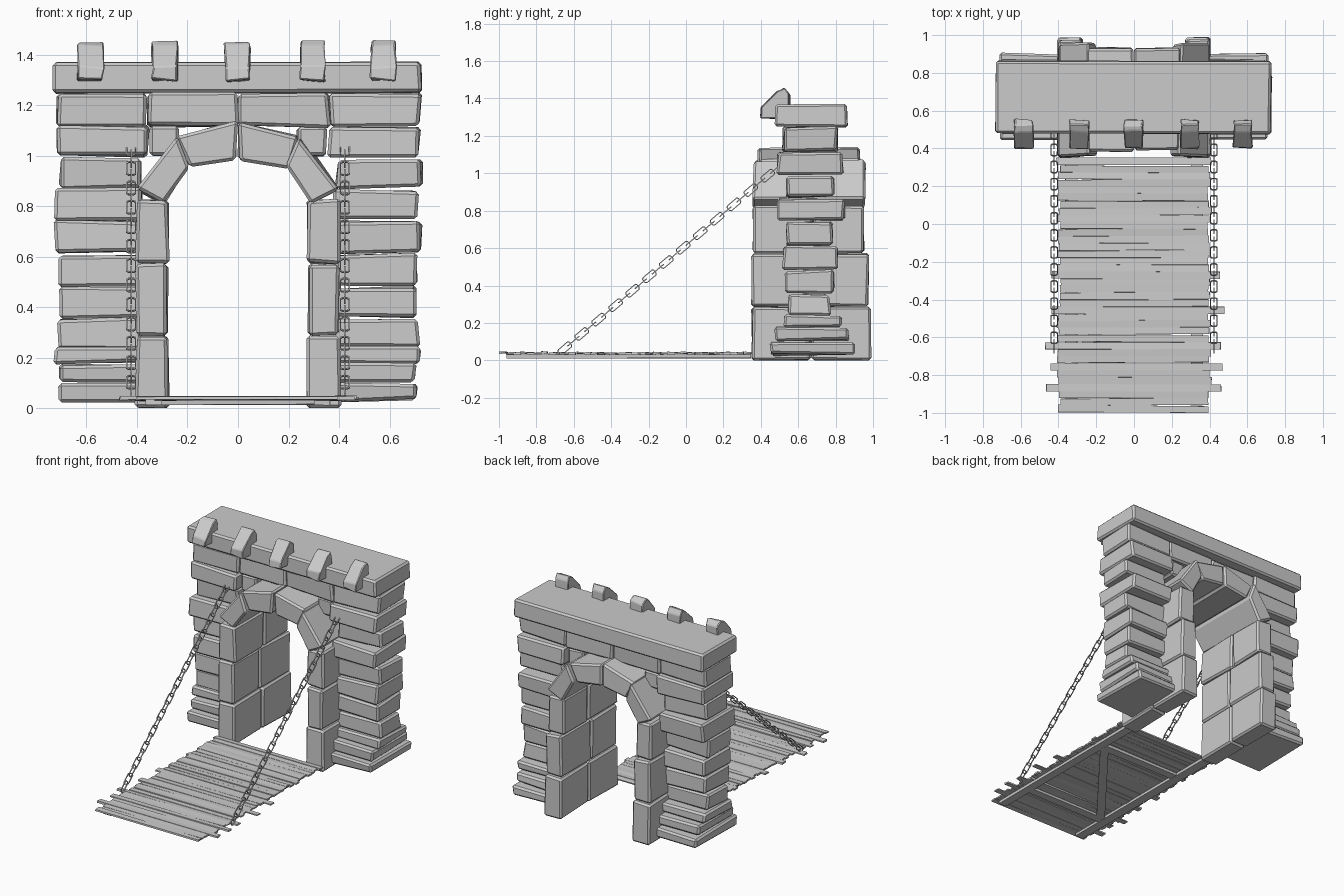
import bpy, bmesh, random
from math import sin, cos, pi
from mathutils import Vector

if "Cube" in bpy.data.objects:
    bpy.data.objects.remove(bpy.data.objects["Cube"])

random.seed(7)


def prism(name, profile, a, b, axis='Y', jit=0.008, bevel=0.012):
    """Chipped block: a profile extruded from a to b along Y (x,z points) or X (y,z points)."""
    bm = bmesh.new()
    rings = []
    for d in (a, b):
        ring = []
        for u, w in profile:
            co = Vector((u, d, w)) if axis == 'Y' else Vector((d, u, w))
            co += Vector([random.uniform(-jit, jit) for _ in range(3)])
            co.z = max(co.z, 0)
            ring.append(bm.verts.new(co))
        rings.append(ring)
    n = len(profile)
    bm.faces.new(rings[0])
    bm.faces.new(rings[1][::-1])
    for i in range(n):
        j = (i + 1) % n
        bm.faces.new((rings[0][i], rings[1][i], rings[1][j], rings[0][j]))
    bmesh.ops.recalc_face_normals(bm, faces=bm.faces[:])
    if bevel:
        bmesh.ops.bevel(bm, geom=bm.edges[:], offset=bevel, segments=1, affect='EDGES')
    me = bpy.data.meshes.new(name)
    bm.to_mesh(me)
    bm.free()
    ob = bpy.data.objects.new(name, me)
    bpy.context.collection.objects.link(ob)
    return ob


def rect(x0, x1, z0, z1):
    return [(x0, z0), (x1, z0), (x1, z1), (x0, z1)]


# Pillar stones: z0, z1, y0, y1, inner x
ROWS = [
    (.03, .10, .45, .90, .38), (.105, .175, .48, .87, .38),
    (.18, .24, .52, .83, .38), (.24, .355, .55, .77, .38),
    (.36, .48, .53, .79, .38), (.485, .61, .52, .81, .38),
    (.615, .74, .54, .78, .38), (.745, .865, .49, .845, .38),
    (.87, .99, .54, .79, .39), (.995, .115 + 1, .49, .84, .355),
    (1.12, 1.245, .52, .81, .365),
]
for s in (-1, 1):
    for z0, z1, y0, y1, xi in ROWS:
        xo = .715 + random.uniform(-.012, .012)
        prism('pillar_stone', rect(s * xi, s * xo, z0, z1), y0, y1)
    # Filler stone behind the arch shoulder and lintel stone above the arch
    prism('shoulder_stone', rect(s * .235, s * .35, 1.0, 1.112), .53, .80, jit=.005)
    prism('lintel_stone', rect(s * .002, s * .36, 1.115, 1.245), .52, .81)

    # Door jambs: two blocks deep, three high
    for z0, z1, x0, x1, ya, ym, yb in (
            (0, .285, .275, .405, .352, .67, .99),
            (.29, .57, .28, .40, .353, .64, .975),
            (.575, .825, .275, .40, .36, .68, .95)):
        prism('jamb_front', rect(s * x0, s * x1, z0, z1), ya, ym - .003, jit=.006)
        prism('jamb_back', rect(s * x0, s * x1, z0, z1), ym + .003, yb, jit=.006)

    # Arch stones
    low = [(.40, .865), (.295, .81), (.195, .96), (.245, 1.078)]
    high = [(.245, 1.072), (.195, .952), (.003, .985), (.003, 1.138)]
    prism('arch_low_stone', [(s * x, z) for x, z in low], .36, .955)
    prism('arch_top_stone', [(s * x, z) for x, z in high], .385, .935)

# Cap slab and leaning battlement stones
prism('cap_slab', rect(-.732, .724, 1.248, 1.367), .477, .862, jit=.005)
TOOTH = [(.40, 1.30), (.555, 1.29), (.552, 1.42), (.525, 1.455), (.49, 1.44), (.405, 1.35)]
for x in (-.583, -.29, -.003, .295, .577):
    prism('battlement', TOOTH, x - .05, x + .05, axis='X', jit=.007, bevel=.005)

# Drawbridge planks, uneven and slightly overlapping
N = 36
pitch = 1.345 / N
for i in range(N):
    y = -.998 + i * pitch
    ends = [.40 + random.uniform(-.012, .012) for _ in range(2)]
    if i in (3, 6, 9, 14, 19):
        ends = [.46 + random.uniform(-.03, .02) for _ in range(2)]
    t0, t1 = random.uniform(-.004, .004), random.uniform(-.004, .004)
    z = .03 + random.uniform(0, .006)
    ob = prism('plank', rect(-ends[0], ends[1], z, z + .011), y, y + pitch * 1.0, jit=.002, bevel=0)
    for v in ob.data.vertices:
        v.co.y = max(-1, v.co.y + (t0 if v.co.x < 0 else t1))
        v.co.z += random.uniform(-.002, .002)

# Underside frame: two rails, two cross bars, one diagonal
for s in (-1, 1):
    prism('bridge_rail', rect(s * .30, s * .365, .012, .032), -.96, .345, jit=.002, bevel=0)
for y in (-.70, .05):
    prism('bridge_crossbar', rect(-.31, .31, .014, .032), y - .03, y + .03, jit=.002, bevel=0)
brace = prism('bridge_diagonal', rect(-.47, .47, .014, .032), -.028, .028, jit=0, bevel=0)
brace.location = (0, -.325, 0)
brace.rotation_euler.z = .9


# Chains of small rectangular links, every other one turned a quarter
def chain(name, start, end, count):
    d = (end - start).normalized()
    side = Vector((1, 0, 0))
    up = side.cross(d)
    bm = bmesh.new()
    hl, hw, c, r = .039, .017, .007, .0042
    path = [(hl, hw - c), (hl - c, hw), (c - hl, hw), (-hl, hw - c),
            (-hl, c - hw), (c - hl, -hw), (hl - c, -hw), (hl, c - hw)]
    for k in range(count):
        mid = start.lerp(end, (k + .5) / count)
        wide, thick = (side, up) if k % 2 else (up, side)
        rings = []
        for a, b in path:
            out = Vector((a - (hl - hw) * (1 if a > 0 else -1), b)).normalized()
            ring = []
            for q in range(4):
                t = q * pi / 2 + pi / 4
                ra, rb = a + out.x * r * cos(t), b + out.y * r * cos(t)
                ring.append(bm.verts.new(mid + d * ra + wide * rb + thick * r * sin(t)))
            rings.append(ring)
        for i in range(8):
            m, n = rings[i], rings[(i + 1) % 8]
            for q in range(4):
                p = (q + 1) % 4
                bm.faces.new((m[q], m[p], n[p], n[q]))
    bmesh.ops.recalc_face_normals(bm, faces=bm.faces[:])
    me = bpy.data.meshes.new(name)
    bm.to_mesh(me)
    bm.free()
    bpy.context.collection.objects.link(bpy.data.objects.new(name, me))


for s in (-1, 1):
    chain('chain', Vector((s * .423, -.67, .045)), Vector((s * .423, .505, 1.045)), 26)
